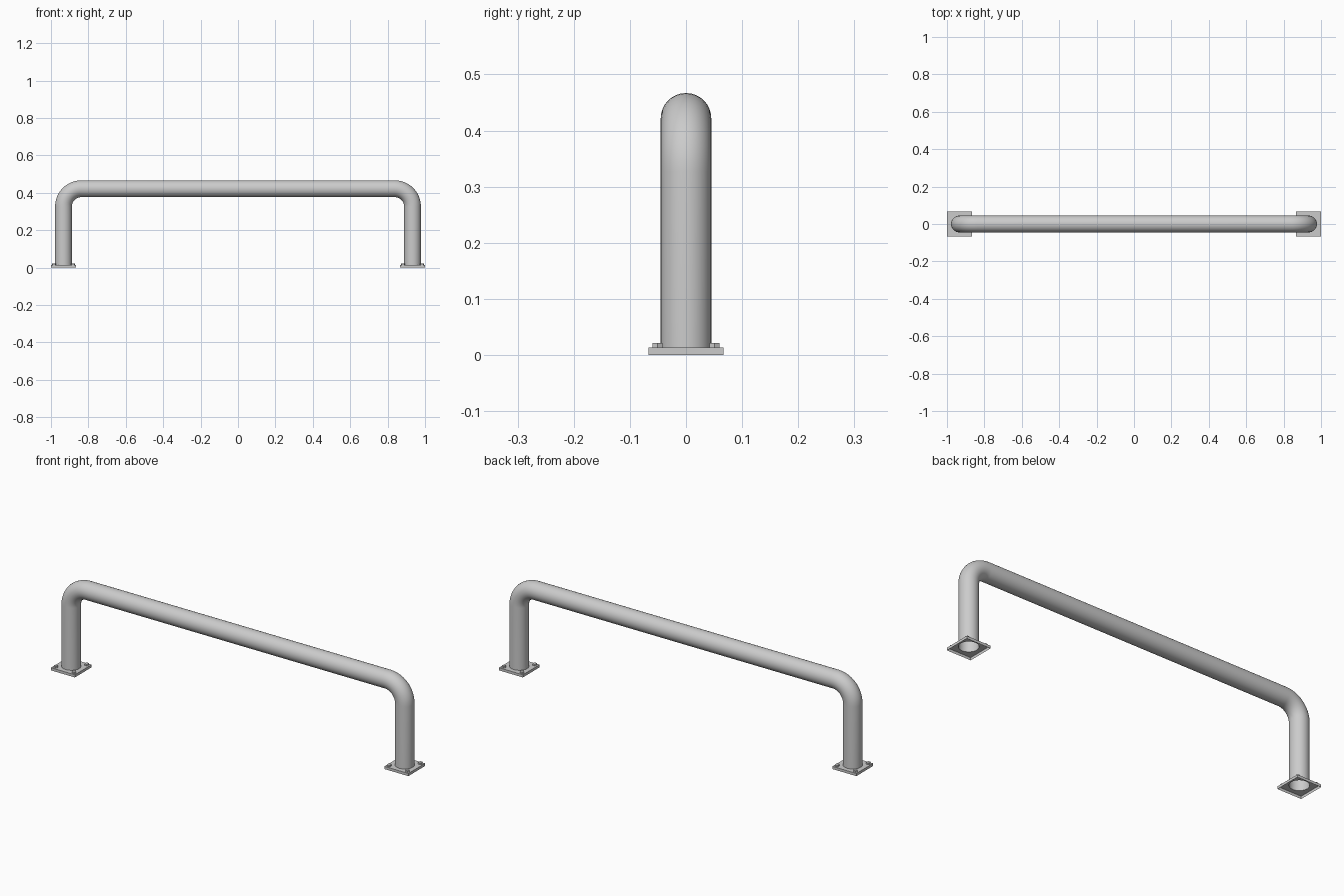
import bpy, bmesh
from math import sin, cos, pi
from mathutils import Vector

if "Cube" in bpy.data.objects:
    bpy.data.objects.remove(bpy.data.objects["Cube"])

LEG_X, RADIUS, BEND, RAIL_Z = 0.933, 0.045, 0.095, 0.422
PLATE, THICK, BOLT = 0.067, 0.0135, 0.051
SIDES, STEPS = 32, 12


def finish(bm, name, smooth=False):
    mesh = bpy.data.meshes.new(name)
    bm.to_mesh(mesh)
    bm.free()
    ob = bpy.data.objects.new(name, mesh)
    bpy.context.collection.objects.link(ob)
    if smooth:
        for p in mesh.polygons:
            p.use_smooth = True
    return ob


# Centre line of the bent pipe: left half, then its mirror image
half = [(-LEG_X, THICK)]
for i in range(STEPS + 1):
    a = pi - i / STEPS * pi / 2
    half.append((-LEG_X + BEND + BEND * cos(a), RAIL_Z - BEND + BEND * sin(a)))
path = [Vector((x, 0, z)) for x, z in half]
path += [Vector((-x, 0, z)) for x, z in reversed(half)]

# Hoop pipe, open at both feet
bm = bmesh.new()
rings = []
for i, p in enumerate(path):
    # exact tangents on the arcs, straight on the legs
    if i <= STEPS + 1:
        t = max(i - 1, 0) / STEPS * pi / 2
    else:
        t = pi - max(len(path) - 2 - i, 0) / STEPS * pi / 2
    normal = Vector((-cos(t), 0, sin(t)))
    rings.append([bm.verts.new(p + RADIUS * (normal * cos(k * 2 * pi / SIDES)
                  + Vector((0, 1, 0)) * sin(k * 2 * pi / SIDES)))
                  for k in range(SIDES)])
for a, b in zip(rings, rings[1:]):
    for k in range(SIDES):
        n = (k + 1) % SIDES
        bm.faces.new((a[k], a[n], b[n], b[k]))
bmesh.ops.recalc_face_normals(bm, faces=bm.faces)
finish(bm, "hoop_pipe", True)


def base_plate(name, cx):
    # Shallow plate, open below, with a round hole for the pipe
    bm = bmesh.new()
    inner, outer, low = [], [], []
    for k in range(SIDES):
        c, s = cos(k * 2 * pi / SIDES), sin(k * 2 * pi / SIDES)
        f = PLATE / max(abs(c), abs(s))
        inner.append(bm.verts.new((cx + RADIUS * c, RADIUS * s, THICK)))
        outer.append(bm.verts.new((cx + f * c, f * s, THICK)))
        low.append(bm.verts.new((cx + f * c, f * s, 0)))
    for k in range(SIDES):
        n = (k + 1) % SIDES
        bm.faces.new((inner[k], outer[k], outer[n], inner[n]))
        bm.faces.new((outer[k], low[k], low[n], outer[n]))
    finish(bm, name)


def bolt(name, x, y):
    # Hexagonal bolt head
    bpy.ops.mesh.primitive_cylinder_add(vertices=6, radius=0.0105, depth=0.008,
                                        location=(x, y, THICK + 0.004),
                                        rotation=(0, 0, pi / 6))
    bpy.context.object.name = name


for side, sx in (("left", -1), ("right", 1)):
    base_plate(side + "_base_plate", sx * LEG_X)
    for i, (dx, dy) in enumerate(((-1, -1), (1, -1), (1, 1), (-1, 1))):
        bolt(f"{side}_bolt_{i + 1}", sx * LEG_X + dx * BOLT, dy * BOLT)
